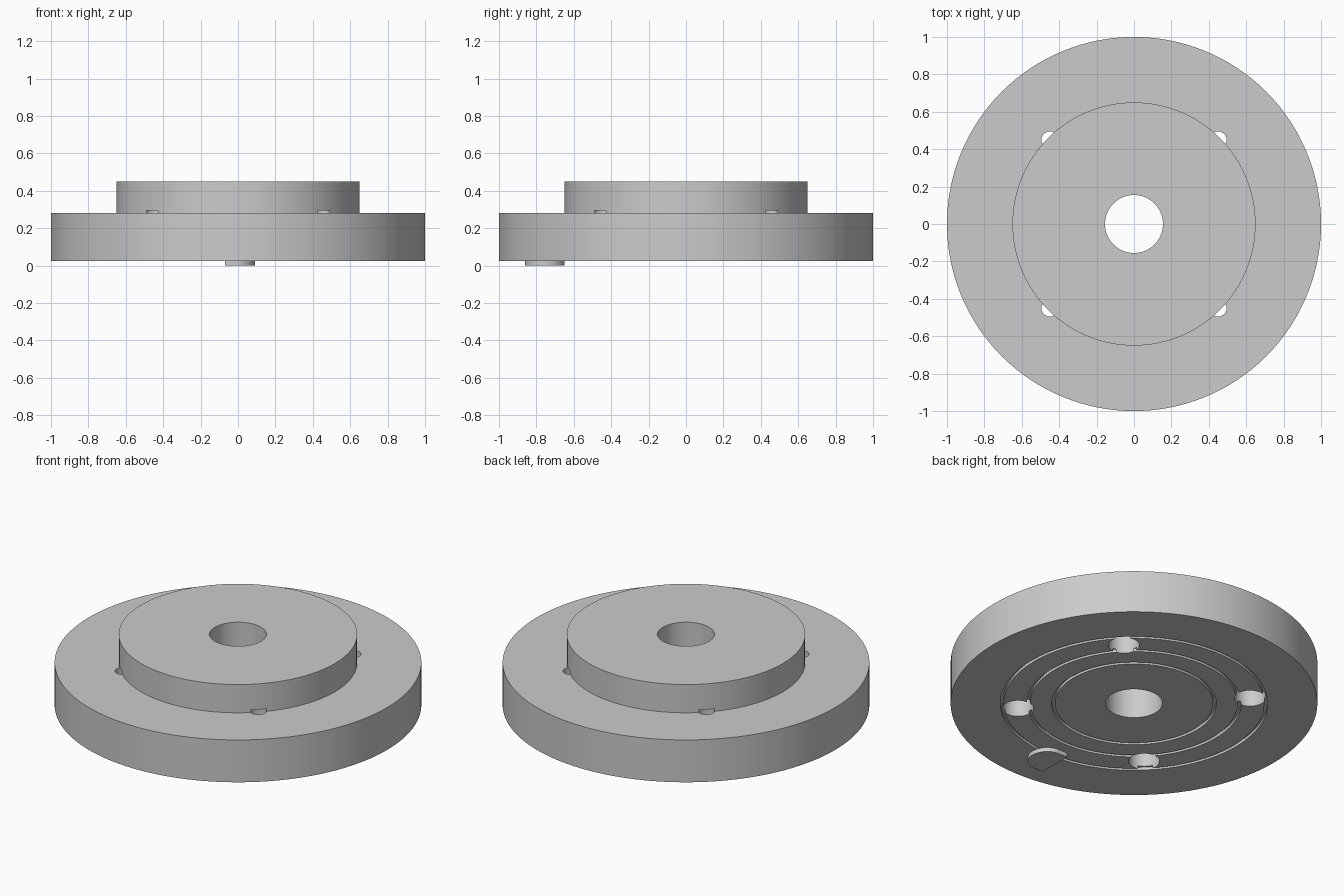
import bpy, bmesh, math

if "Cube" in bpy.data.objects:
    bpy.data.objects.remove(bpy.data.objects["Cube"])

SEGMENTS = 128
BASE, STEP, TOP = 0.025, 0.28, 0.45

metal = bpy.data.materials.new("grey metal")
metal.diffuse_color = (0.6, 0.6, 0.6, 1)
metal.use_nodes = True
metal.node_tree.nodes["Principled BSDF"].inputs["Base Color"].default_value = metal.diffuse_color


def make_object(name, bm):
    bmesh.ops.recalc_face_normals(bm, faces=bm.faces[:])
    mesh = bpy.data.meshes.new(name)
    bm.to_mesh(mesh)
    bm.free()
    mesh.materials.append(metal)
    ob = bpy.data.objects.new(name, mesh)
    bpy.context.collection.objects.link(ob)
    return ob


def lathe(name, profile):
    """Spin a closed (radius, z) profile about the z axis."""
    bm = bmesh.new()
    rings = []
    for i in range(SEGMENTS):
        a = 2 * math.pi * i / SEGMENTS
        rings.append([bm.verts.new((r * math.cos(a), r * math.sin(a), z)) for r, z in profile])
    n = len(profile)
    for i in range(SEGMENTS):
        p, q = rings[i], rings[(i + 1) % SEGMENTS]
        for j in range(n):
            k = (j + 1) % n
            bm.faces.new((p[j], q[j], q[k], p[k]))
    return make_object(name, bm)


def prism(name, outline, z0, z1):
    """Extrude a flat outline from z0 to z1."""
    bm = bmesh.new()
    face = bm.faces.new([bm.verts.new((x, y, z0)) for x, y in outline])
    out = bmesh.ops.extrude_face_region(bm, geom=[face])
    for v in out["geom"]:
        if isinstance(v, bmesh.types.BMVert):
            v.co.z = z1
    return make_object(name, bm)


def circle(cx, cy, r, n=48):
    return [(cx + r * math.cos(2 * math.pi * i / n), cy + r * math.sin(2 * math.pi * i / n))
            for i in range(n)]


def smooth(ob):
    bpy.ops.object.select_all(action='DESELECT')
    ob.select_set(True)
    bpy.context.view_layer.objects.active = ob
    bpy.ops.object.shade_smooth_by_angle(angle=math.radians(30))


# Flange with raised hub, centre bore and three ring grooves underneath
profile = [(0.155, TOP), (0.65, TOP), (0.65, STEP), (1.0, STEP), (1.0, BASE)]
for r in (0.72, 0.575, 0.44):
    w, d = 0.009, 0.018
    profile += [(r + w, BASE), (r + w, BASE + d), (r - w, BASE + d), (r - w, BASE)]
profile.append((0.155, BASE))
flange = lathe("flange", profile)

# Four bolt holes, each with a wider counterbore from below
for sx in (-1, 1):
    for sy in (-1, 1):
        for r, top in ((0.085, 0.2), (0.046, 0.295)):
            cutter = prism("hole_cutter", circle(sx * 0.449, sy * 0.449, r), -0.1, top)
            cutter.hide_render = True
            mod = flange.modifiers.new("hole", 'BOOLEAN')
            mod.operation = 'DIFFERENCE'
            mod.solver = 'EXACT'
            mod.object = cutter
            bpy.context.view_layer.objects.active = flange
            bpy.ops.object.modifier_apply(modifier=mod.name)
            bpy.data.objects.remove(cutter)
smooth(flange)

# Half-round raised pad on the underside
arc = [(-0.01 + 0.1 * math.cos(t), -0.755 + 0.105 * math.sin(t))
       for t in (math.pi * (i / 24 - 0.5) for i in range(25))]
pad = prism("locating_pad", [(-0.07, -0.65), (-0.07, -0.86)] + arc, 0.0, BASE + 0.002)
smooth(pad)
